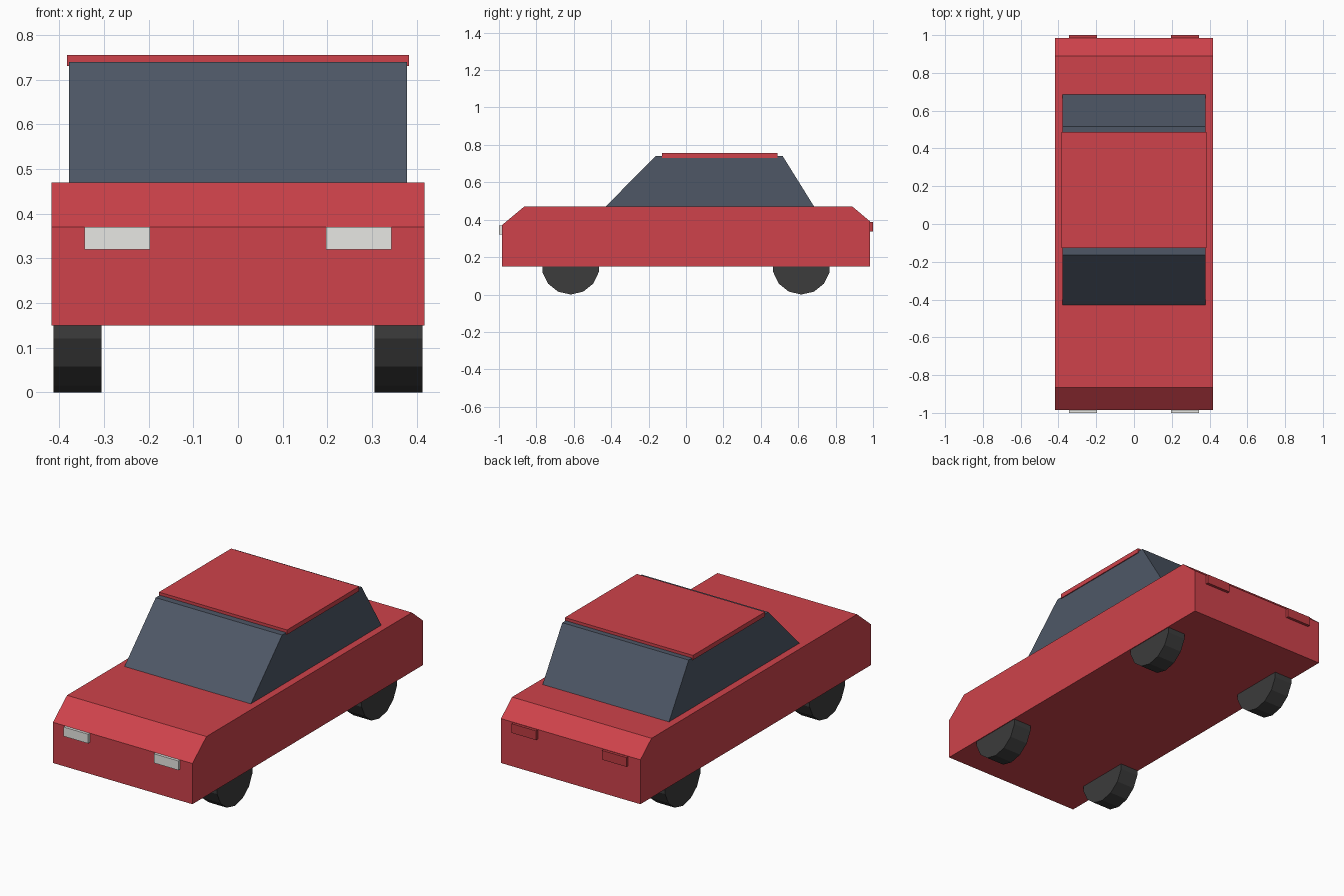
import bpy
import bmesh
from math import pi
from mathutils import Matrix

cube = bpy.data.objects.get("Cube")
if cube:
    bpy.data.objects.remove(cube, do_unlink=True)


def material(name, rgb):
    mat = bpy.data.materials.new(name)
    mat.use_nodes = True
    colour = (*rgb, 1)
    mat.diffuse_color = colour
    shader = next(n for n in mat.node_tree.nodes if n.type == 'BSDF_PRINCIPLED')
    shader.inputs["Base Color"].default_value = colour
    return mat


red = material("body red", (0.62, 0.055, 0.07))
tail_red = material("tail light red", (0.52, 0.045, 0.055))
glass = material("window blue grey", (0.077, 0.097, 0.134))
rubber = material("tyre black", (0.045, 0.045, 0.045))
lamp = material("headlight white", (0.8, 0.8, 0.77))


def finish(name, bm, mat):
    bmesh.ops.recalc_face_normals(bm, faces=bm.faces)
    mesh = bpy.data.meshes.new(name)
    bm.to_mesh(mesh)
    bm.free()
    mesh.materials.append(mat)
    obj = bpy.data.objects.new(name, mesh)
    bpy.context.collection.objects.link(obj)
    return obj


def extruded(name, profile, half_width, mat):
    """Side profile of (y, z) points, extruded across the car."""
    bm = bmesh.new()
    face = bm.faces.new([bm.verts.new((-half_width, y, z)) for y, z in profile])
    result = bmesh.ops.extrude_face_region(bm, geom=[face])
    verts = [v for v in result["geom"] if isinstance(v, bmesh.types.BMVert)]
    bmesh.ops.translate(bm, verts=verts, vec=(2 * half_width, 0, 0))
    return finish(name, bm, mat)


def box(name, centre, size, mat):
    bm = bmesh.new()
    bmesh.ops.create_cube(bm, size=1, matrix=Matrix.Translation(centre) @ Matrix.Diagonal((*size, 1)))
    return finish(name, bm, mat)


def wheel(name, x, y):
    radius = 0.155
    bm = bmesh.new()
    # Turn the axle along x, with a corner of the tyre touching the ground
    place = Matrix.Translation((x, y, radius)) @ Matrix.Rotation(pi / 2, 4, 'Y')
    bmesh.ops.create_cone(bm, cap_ends=True, segments=14, radius1=radius,
                          radius2=radius, depth=0.108,
                          matrix=place @ Matrix.Rotation(pi / 2, 4, 'Z'))
    # Corner at the lowest point
    low = min(v.co.z for v in bm.verts)
    if low > 0.001:
        bmesh.ops.rotate(bm, verts=bm.verts, cent=(x, y, radius),
                         matrix=Matrix.Rotation(pi / 14, 3, 'X'))
    return finish(name, bm, rubber)


# Lower body with sloped nose and tail edges
extruded("body", [(-0.985, 0.15), (0.985, 0.15), (0.985, 0.39),
                  (0.89, 0.47), (-0.865, 0.47), (-0.985, 0.37)], 0.417, red)

# Glass cabin and roof panel
extruded("cabin", [(-0.43, 0.47), (0.685, 0.47), (0.517, 0.74), (-0.163, 0.74)], 0.378, glass)
box("roof", (0, 0.18, 0.743), (0.766, 0.616, 0.025), red)

# Wheels and lamps on both sides
for side, s in (("left", 1), ("right", -1)):
    wheel("front_wheel_" + side, s * 0.359, -0.617)
    wheel("rear_wheel_" + side, s * 0.359, 0.617)
    box("headlight_" + side, (s * 0.27, -0.985, 0.345), (0.146, 0.03, 0.05), lamp)
    box("tail_light_" + side, (s * 0.27, 0.985, 0.363), (0.146, 0.03, 0.05), tail_red)
